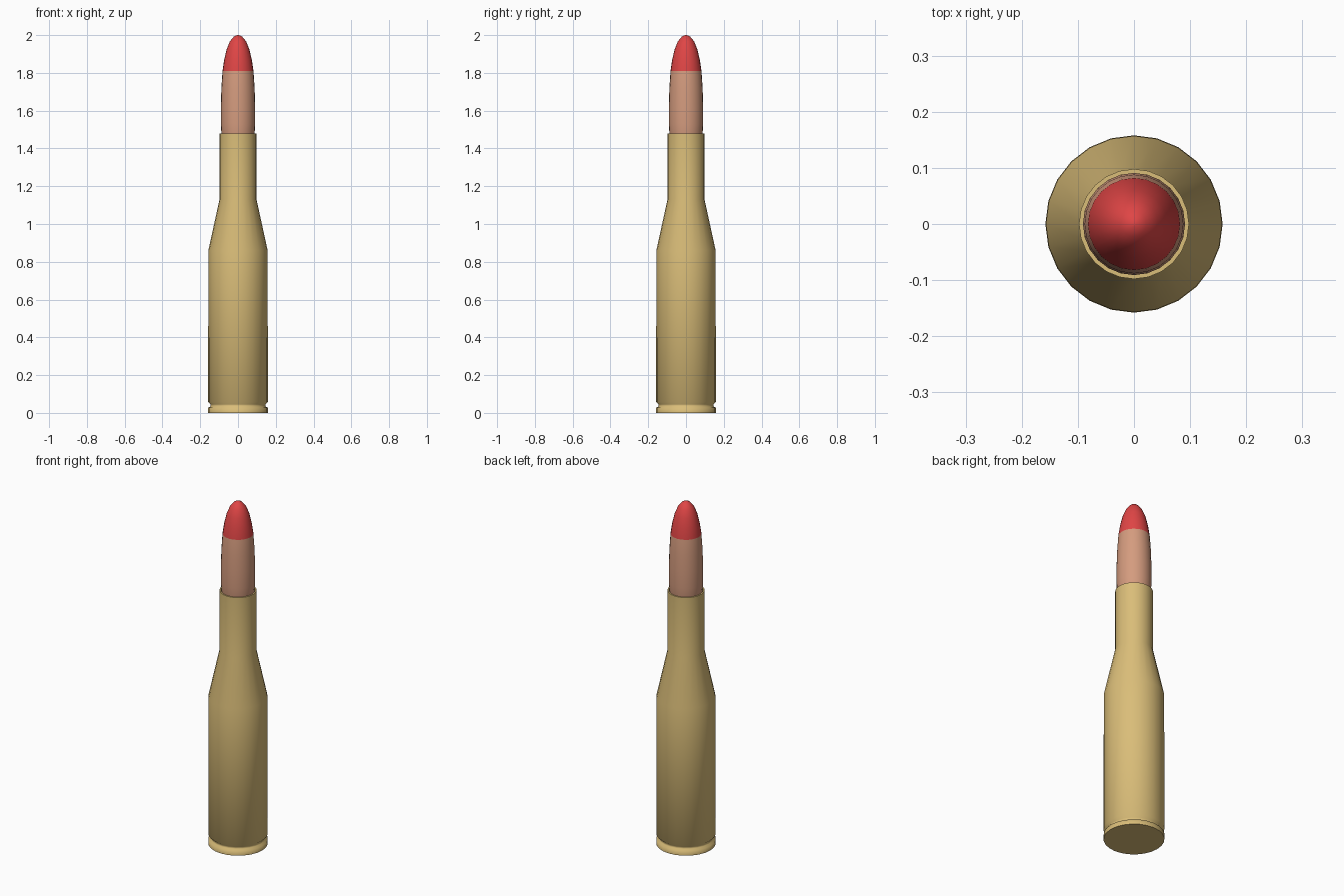
import bpy, bmesh
from math import radians, sin, cos, tau

SIDES = 24

cube = bpy.data.objects.get("Cube")
if cube:
    bpy.data.objects.remove(cube, do_unlink=True)


def material(name, rgb):
    mat = bpy.data.materials.new(name)
    mat.use_nodes = True
    colour = (*rgb, 1)
    mat.diffuse_color = colour
    mat.node_tree.nodes["Principled BSDF"].inputs["Base Color"].default_value = colour
    return mat


def lathe(name, profile, mats, rule=lambda z: 0):
    """Turn a (radius, height) profile about z and close both ends."""
    bm = bmesh.new()
    rings = []
    for r, z in profile:
        rings.append([bm.verts.new((r * cos(tau * i / SIDES), r * sin(tau * i / SIDES), z))
                      for i in range(SIDES)])
    for low, high in zip(rings, rings[1:]):
        for i in range(SIDES):
            j = (i + 1) % SIDES
            bm.faces.new((low[i], low[j], high[j], high[i]))
    bm.faces.new(rings[0][::-1])
    bm.faces.new(rings[-1])
    for face in bm.faces:
        face.material_index = rule(face.calc_center_median().z)
    mesh = bpy.data.meshes.new(name)
    bm.to_mesh(mesh)
    bm.free()
    for mat in mats:
        mesh.materials.append(mat)
    obj = bpy.data.objects.new(name, mesh)
    bpy.context.collection.objects.link(obj)
    bpy.ops.object.select_all(action="DESELECT")
    obj.select_set(True)
    bpy.context.view_layer.objects.active = obj
    bpy.ops.object.shade_smooth_by_angle(angle=radians(65))
    return obj


brass = material("brass", (0.70, 0.51, 0.19))
copper = material("copper", (0.66, 0.33, 0.21))
red = material("red paint", (0.74, 0.06, 0.06))

# Casing: rim, extractor groove, body, shoulder, neck and hollow mouth
lathe("casing", [
    (0.158, 0), (0.158, 0.028), (0.146, 0.034), (0.146, 0.046), (0.158, 0.058),
    (0.157, 0.86), (0.098, 1.13), (0.098, 1.48), (0.091, 1.48), (0.091, 1.42),
], [brass])

# Bullet: seated base, straight shank and rounded nose with a painted tip
lathe("bullet", [
    (0.08, 1.43), (0.088, 1.48), (0.091, 1.53), (0.091, 1.62), (0.088, 1.72), (0.082, 1.81),
    (0.073, 1.87), (0.06, 1.925), (0.043, 1.967), (0.022, 1.992), (0.005, 2.0),
], [copper, red], lambda z: 1 if z > 1.81 else 0)
